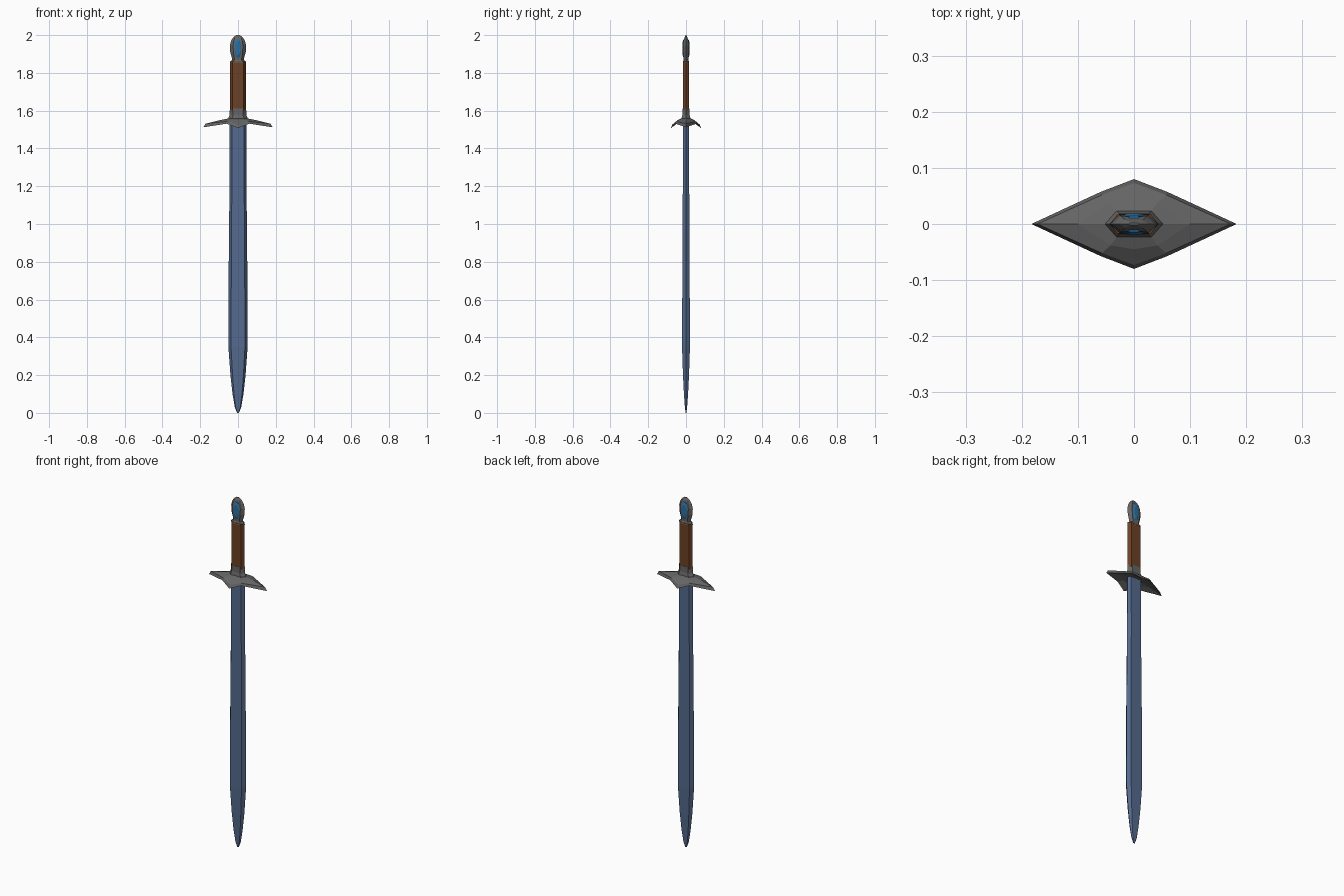
import bpy, bmesh, math

if "Cube" in bpy.data.objects:
    bpy.data.objects.remove(bpy.data.objects["Cube"])


def material(name, r, g, b):
    m = bpy.data.materials.new(name)
    m.diffuse_color = (r, g, b, 1)
    m.use_nodes = True
    m.node_tree.nodes["Principled BSDF"].inputs["Base Color"].default_value = m.diffuse_color
    return m


def loft(name, rings, mat):
    """Skin a stack of equal-length point rings and cap both ends."""
    bm = bmesh.new()
    loops = [[bm.verts.new(p) for p in ring] for ring in rings]
    n = len(loops[0])
    for a, b in zip(loops, loops[1:]):
        for i in range(n):
            j = (i + 1) % n
            bm.faces.new((a[i], a[j], b[j], b[i]))
    bm.faces.new(loops[0][::-1])
    bm.faces.new(loops[-1])
    bmesh.ops.recalc_face_normals(bm, faces=bm.faces)
    me = bpy.data.meshes.new(name)
    bm.to_mesh(me)
    bm.free()
    ob = bpy.data.objects.new(name, me)
    bpy.context.collection.objects.link(ob)
    me.materials.append(mat)
    return ob


def hexagon(z, hx, hy, flat=0.72):
    """Flattened hexagon: sharp edges at +-x, flats facing +-y."""
    f = hx * flat
    return [(hx, 0, z), (f, hy, z), (-f, hy, z),
            (-hx, 0, z), (-f, -hy, z), (f, -hy, z)]


steel = material("blade_blue", 0.09, 0.145, 0.27)
iron = material("dark_iron", 0.13, 0.13, 0.13)
leather = material("brown_leather", 0.15, 0.052, 0.018)
blue = material("gem_blue", 0.02, 0.17, 0.38)

# blade
loft("blade", [hexagon(*r) for r in [
    (0.0, .005, .002), (0.03, .017, .006), (0.10, .029, .011), (0.20, .040, .016),
    (0.35, .051, .021), (0.80, .049, .019), (1.20, .045, .017), (1.54, .044, .016)]], steel)

# grip
loft("grip", [hexagon(1.60, .042, .017), hexagon(1.86, .042, .017)], leather)

# collar between guard and grip
loft("collar", [hexagon(*r, .6) for r in [
    (1.545, .054, .024), (1.562, .051, .023), (1.578, .044, .019), (1.612, .0435, .0185)]], iron)


# cross guard: drooping diamond plate
def diamond(tip, mid, side):
    """tip=(x,z), mid=(x,y,z), side=(y,z), mirrored to all quadrants."""
    (tx, tz), (mx, my, mz), (sy, sz) = tip, mid, side
    return [(tx, 0, tz), (mx, my, mz), (0, sy, sz), (-mx, my, mz),
            (-tx, 0, tz), (-mx, -my, mz), (0, -sy, sz), (mx, -my, mz)]


loft("cross_guard", [
    diamond((.04, 1.543), (.025, .017, 1.543), (.022, 1.543)),
    diamond((.10, 1.533), (.042, .038, 1.538), (.045, 1.533)),
    diamond((.183, 1.512), (.060, .057, 1.531), (.080, 1.508)),
    diamond((.172, 1.531), (.057, .052, 1.543), (.073, 1.526)),
    diamond((.10, 1.549), (.042, .038, 1.552), (.045, 1.549)),
    diamond((.045, 1.560), (.027, .019, 1.560), (.022, 1.560))], iron)

# pommel
loft("pommel", [hexagon(*r, .6) for r in [
    (1.852, .044, .0175), (1.860, .042, .016), (1.868, .031, .013), (1.882, .033, .014),
    (1.910, .041, .016), (1.945, .043, .016), (1.970, .037, .013), (1.988, .026, .007),
    (2.0, .010, .002)]], iron)


# gems set into both faces of the pommel
def oval(rx, rz, y, zc=1.929):
    return [(rx * math.cos(a), y, zc + rz * math.sin(a))
            for a in [math.pi / 8 + i * math.pi / 4 for i in range(8)]]


for label, s in (("front", -1), ("back", 1)):
    loft("gem_" + label, [oval(.023, .053, s * .004), oval(.022, .051, s * .014),
                          oval(.013, .036, s * .019)], blue)
